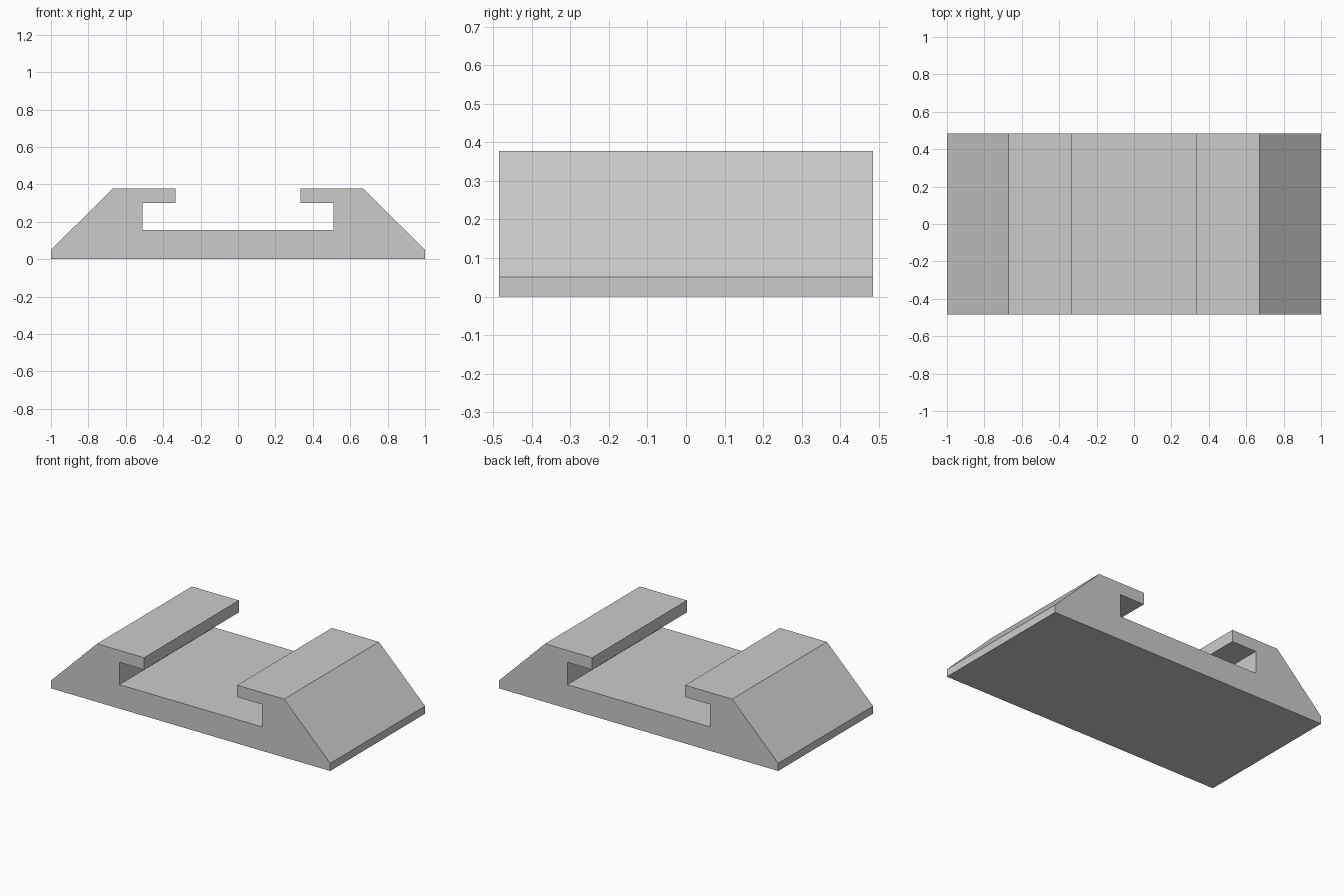
import bpy
import bmesh

cube = bpy.data.objects.get("Cube")
if cube:
    bpy.data.objects.remove(cube, do_unlink=True)

# Plain grey material
grey = bpy.data.materials.new("plain grey")
grey.use_nodes = True
colour = (0.6, 0.6, 0.6, 1)
grey.diffuse_color = colour
grey.node_tree.nodes["Principled BSDF"].inputs["Base Color"].default_value = colour

# Right half of the cross-section, from the base up to the slot floor
DEPTH = 0.97
half = [(1, 0), (1, 0.05), (0.67, 0.377), (0.333, 0.377),
        (0.333, 0.3), (0.51, 0.3), (0.51, 0.155)]
profile = half + [(-x, z) for x, z in reversed(half)]

# Slotted rail base: mirrored profile extruded front to back
bm = bmesh.new()
face = bm.faces.new([bm.verts.new((x, -DEPTH / 2, z)) for x, z in profile])
result = bmesh.ops.extrude_face_region(bm, geom=[face], use_keep_orig=True)
moved = [v for v in result["geom"] if isinstance(v, bmesh.types.BMVert)]
bmesh.ops.translate(bm, verts=moved, vec=(0, DEPTH, 0))
bmesh.ops.recalc_face_normals(bm, faces=bm.faces)

mesh = bpy.data.meshes.new("slotted_rail_base")
bm.to_mesh(mesh)
bm.free()
mesh.materials.append(grey)
rail = bpy.data.objects.new("slotted_rail_base", mesh)
bpy.context.collection.objects.link(rail)
